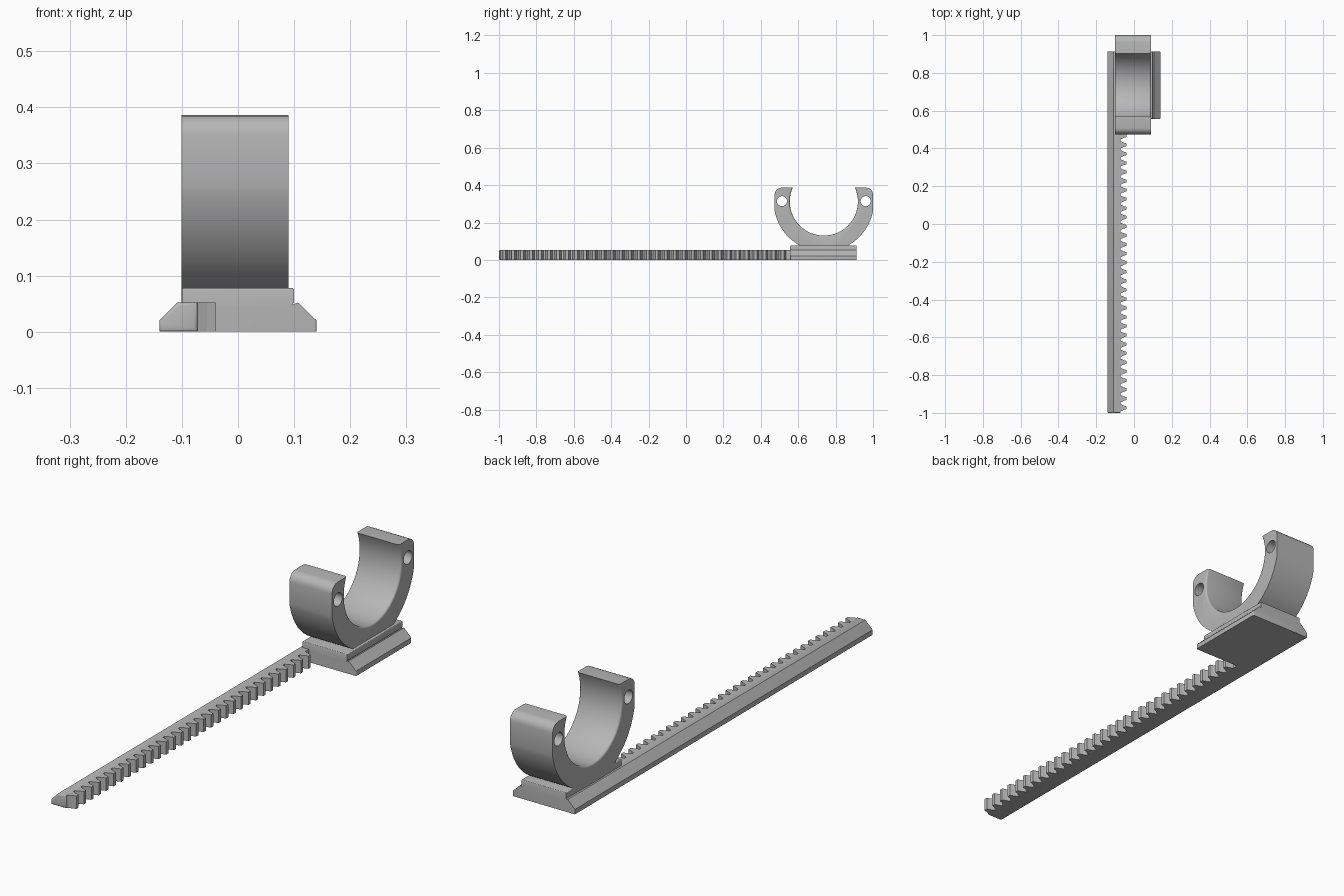
import bpy, bmesh, math
from mathutils import Vector

cube = bpy.data.objects.get("Cube")
if cube:
    bpy.data.objects.remove(cube)

grey = bpy.data.materials.new("plain grey")
grey.use_nodes = True
colour = (0.47, 0.47, 0.47, 1)
grey.diffuse_color = colour
grey.node_tree.nodes["Principled BSDF"].inputs["Base Color"].default_value = colour


def prism(name, points, direction, bevel=0, pick=None):
    """Extrude a closed 3D outline; bevel the edges chosen by pick."""
    bm = bmesh.new()
    face = bm.faces.new([bm.verts.new(p) for p in points])
    out = bmesh.ops.extrude_face_region(bm, geom=[face])
    moved = [v for v in out["geom"] if isinstance(v, bmesh.types.BMVert)]
    bmesh.ops.translate(bm, verts=moved, vec=Vector(direction))
    bmesh.ops.recalc_face_normals(bm, faces=bm.faces)
    if bevel:
        edges = [e for e in bm.edges if pick(e.verts[0].co, e.verts[1].co)]
        bmesh.ops.bevel(bm, geom=edges, offset=bevel, segments=3,
                        profile=0.5, affect='EDGES')
    mesh = bpy.data.meshes.new(name)
    bm.to_mesh(mesh)
    bm.free()
    mesh.materials.append(grey)
    obj = bpy.data.objects.new(name, mesh)
    bpy.context.collection.objects.link(obj)
    return obj


def activate(obj):
    bpy.ops.object.select_all(action='DESELECT')
    obj.select_set(True)
    bpy.context.view_layer.objects.active = obj


def smooth(obj):
    activate(obj)
    bpy.ops.object.shade_smooth_by_angle(angle=math.radians(35))


back, base_front, rail_top = 0.912, 0.557, 0.052

# Rack bar with a sloped outer shoulder
bar = [(-0.14, 0), (-0.14, 0.02), (-0.108, rail_top), (-0.072, rail_top), (-0.072, 0)]
smooth(prism("rack_bar", [(x, -1, z) for x, z in bar], (0, back + 1, 0), 0.006,
             lambda a, b: a.y < -0.99 and b.y < -0.99))

# Row of rack teeth
pitch, count, start = 0.048, 32, -0.995
outline = [(-0.09, start)]
for i in range(count):
    y = start + i * pitch
    for x, t in ((-0.072, 0.06), (-0.055, 0.22), (-0.04, 0.32),
                 (-0.04, 0.62), (-0.055, 0.72), (-0.072, 0.88)):
        outline.append((x, y + t * pitch))
outline.append((-0.09, base_front + 0.01))
prism("rack_teeth", [(x, y, 0) for x, y in outline], (0, 0, rail_top))

# Dovetail foot and the raised pad on it
foot = [(-0.135, 0), (-0.135, 0.02), (-0.108, 0.047), (-0.1, 0.047),
        (0.094, 0.047), (0.107, rail_top), (0.14, 0.02), (0.14, 0)]
smooth(prism("foot", [(x, base_front, z) for x, z in foot], (0, back - base_front, 0), 0.004,
             lambda a, b: a.x > 0.13 and b.x > 0.13 and abs(a.y - b.y) < 0.01))
pad = [(-0.1, 0.04), (-0.1, 0.078), (0.1, 0.078), (0.1, 0.052), (0.094, 0.045), (0.094, 0.04)]
smooth(prism("pad", [(x, base_front, z) for x, z in pad], (0, back - base_front, 0), 0.004,
             lambda a, b: a.z > 0.07 and b.z > 0.07))

# Open cradle: outer half with flat sides and rounded horns, inner circular bore
cy, cz, top = 0.737, 0.312, 0.386
outer, side, bore, corner = 0.268, 0.263, 0.182, 0.036
profile = []
for i in range(6):
    a = math.radians(90 + 18 * i)
    profile.append((-side + corner + corner * math.cos(a), top - corner + corner * math.sin(a) - cz))
limit = math.acos(side / outer)
for i in range(41):
    a = math.pi + limit + (math.pi - 2 * limit) * i / 40
    profile.append((outer * math.cos(a), outer * math.sin(a)))
for i in range(6):
    a = math.radians(18 * i)
    profile.append((side - corner + corner * math.cos(a), top - corner + corner * math.sin(a) - cz))
rise = math.asin((top - cz) / bore)
for i in range(49):
    a = rise - (math.pi + 2 * rise) * i / 48
    profile.append((bore * math.cos(a), bore * math.sin(a)))


def on_bore(p):
    return abs(math.hypot(p.y - cy, p.z - cz) - bore) < 0.001


cradle = prism("cradle", [(-0.101, cy + y, cz + z) for y, z in profile], (0.191, 0, 0), 0.008,
               lambda a, b: on_bore(a) and on_bore(b) and abs(a.x - b.x) < 0.01)

# Pin holes through both horns
for s in (-1, 1):
    ring = [(-0.2, cy + s * 0.224 + 0.027 * math.cos(k * math.pi / 16),
             0.314 + 0.027 * math.sin(k * math.pi / 16)) for k in range(32)]
    cutter = prism("pin_hole_cutter", ring, (0.4, 0, 0))
    cutter.hide_render = True
    activate(cradle)
    cut = cradle.modifiers.new("pin_hole", 'BOOLEAN')
    cut.operation = 'DIFFERENCE'
    cut.solver = 'EXACT'
    cut.object = cutter
    bpy.ops.object.modifier_apply(modifier=cut.name)
    bpy.data.objects.remove(cutter)
smooth(cradle)
